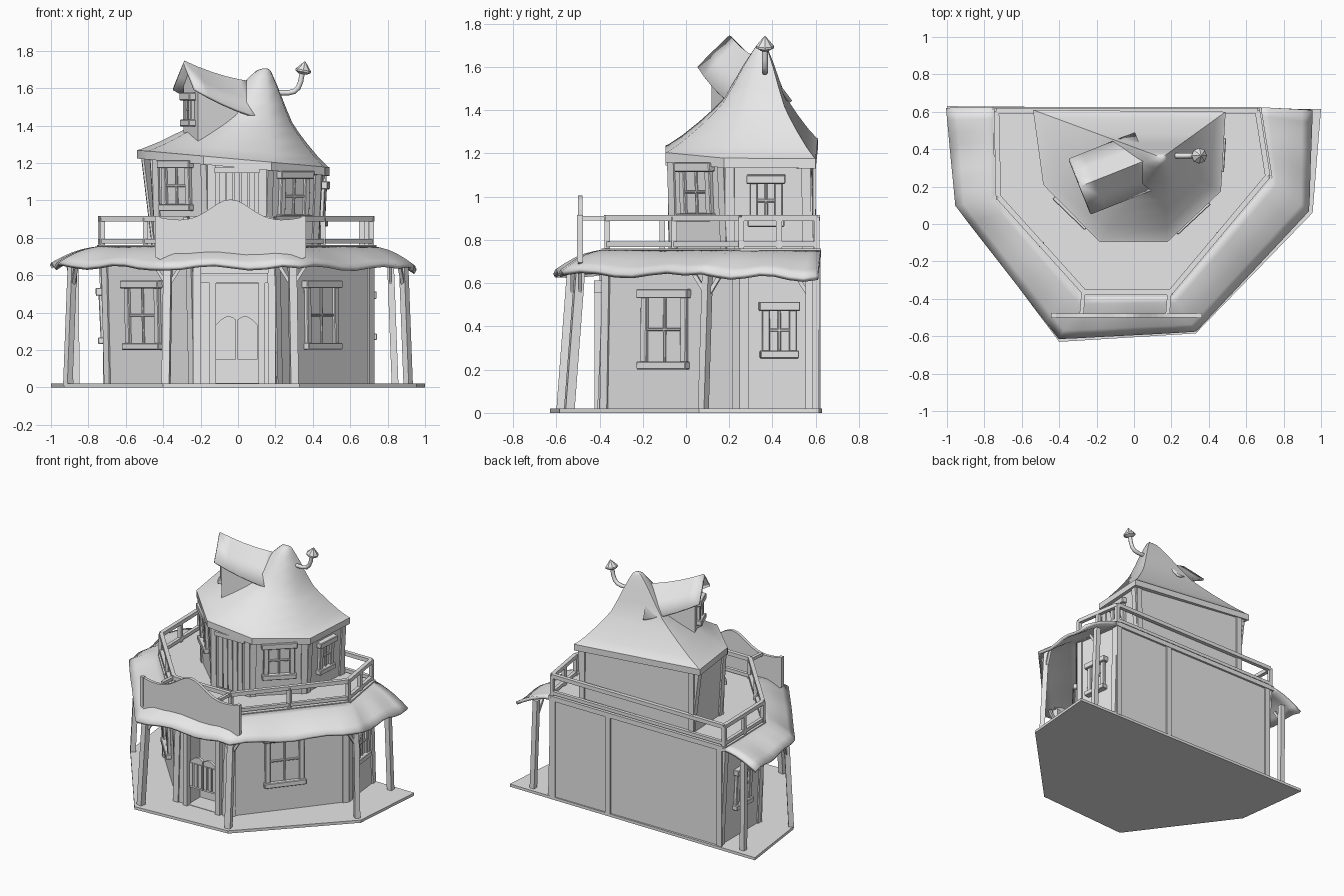
import bpy, math
from math import sin, cos, pi
from mathutils import Matrix, Vector as V

if "Cube" in bpy.data.objects:
    bpy.data.objects.remove(bpy.data.objects["Cube"])

grey = bpy.data.materials.new("plain_grey")
grey.use_nodes = True
grey.diffuse_color = (0.8, 0.8, 0.8, 1)
grey.node_tree.nodes["Principled BSDF"].inputs["Base Color"].default_value = (0.8, 0.8, 0.8, 1)


def make(name, verts, faces, smooth=None):
    mesh = bpy.data.meshes.new(name)
    mesh.from_pydata([tuple(v) for v in verts], [], faces)
    mesh.materials.append(grey)
    ob = bpy.data.objects.new(name, mesh)
    bpy.context.collection.objects.link(ob)
    bpy.ops.object.select_all(action='DESELECT')
    ob.select_set(True)
    bpy.context.view_layer.objects.active = ob
    if smooth:
        bpy.ops.object.shade_smooth_by_angle(angle=math.radians(smooth))
    return ob


def loft(name, rings, smooth=None):
    """Skin closed rings of equal length and cap both ends."""
    n, m = len(rings[0]), len(rings)
    faces = [(k * n + i, k * n + (i + 1) % n, (k + 1) * n + (i + 1) % n, (k + 1) * n + i)
             for k in range(m - 1) for i in range(n)]
    faces += [tuple(reversed(range(n))), tuple(range((m - 1) * n, m * n))]
    return make(name, [v for r in rings for v in r], faces, smooth)


def sheet(name, rows, thick, smooth=50):
    """Skin open rows and thicken them downwards."""
    n = len(rows[0])
    faces = [(k * n + i, k * n + i + 1, (k + 1) * n + i + 1, (k + 1) * n + i)
             for k in range(len(rows) - 1) for i in range(n - 1)]
    ob = make(name, [v for r in rows for v in r], faces, smooth)
    mod = ob.modifiers.new("thickness", 'SOLIDIFY')
    mod.thickness, mod.offset = thick, 0
    return ob


def boxes(name, items):
    """Each item is a matrix, a centre and a size."""
    verts, faces = [], []
    for M, c, s in items:
        b = len(verts)
        for z in (-.5, .5):
            for x, y in ((-.5, -.5), (.5, -.5), (.5, .5), (-.5, .5)):
                verts.append(M @ V((c[0] + x * s[0], c[1] + y * s[1], c[2] + z * s[2])))
        faces += [(b + 3, b + 2, b + 1, b), (b + 4, b + 5, b + 6, b + 7)]
        faces += [(b + i, b + (i + 1) % 4, b + 4 + (i + 1) % 4, b + 4 + i) for i in range(4)]
    return make(name, verts, faces)


def beam(a, b, w):
    a, b = V(a), V(b)
    M = Matrix.Translation((a + b) / 2) @ (b - a).to_track_quat('Z', 'Y').to_matrix().to_4x4()
    return (M, (0, 0, 0), (w, w, (b - a).length))


def poly(pts, z):
    return [V((x, y, z)) for x, y in pts]


def basis(along, up, origin):
    x = along.normalized()
    n = x.cross(up).normalized()
    return Matrix.Translation(origin) @ Matrix((x, n.cross(x), n)).transposed().to_4x4()


def wall_frame(wall, i, u, v):
    """Local axes on a wall facet: x along, y up, z outward."""
    lo, hi = wall
    j = (i + 1) % len(lo)
    a, b = lo[i].lerp(lo[j], u), hi[i].lerp(hi[j], u)
    return basis(lo[j] - lo[i], b - a, a.lerp(b, v))


def window(name, M, w, h):
    t = .035
    parts = [((0, 0, .002), (w, h, .008)), ((0, 0, .008), (.014, h, .016)), ((0, 0, .008), (w, .014, .016))]
    parts += [((s * (w - t) / 2, 0, .01), (t, h, .026)) for s in (-1, 1)]
    parts += [((0, h / 2 - .02, .015), (w + .03, .042, .045)), ((0, -h / 2 + .018, .015), (w + .02, .036, .045))]
    ob = boxes(name, [(M, c, s) for c, s in parts])
    bev = ob.modifiers.new("soft_edges", 'BEVEL')
    bev.width, bev.segments = .004, 1


def corner_boards(name, wall):
    items, n = [], len(wall[0])
    for i in range(n):
        length = (wall[0][(i + 1) % n] - wall[0][i]).length
        for e in (.018, length - .018):
            M = wall_frame(wall, i, e / length, .5)
            u = round(e / length)
            k = (i + u) % n
            items.append((M, (0, 0, .004), (.042, (wall[1][k] - wall[0][k]).length, .012)))
    boxes(name, items)


# Ground plate
plan = [(-1, .63), (-.93, .08), (-.40, -.63), (.33, -.585), (.955, .06), (1, .615)]
loft("ground_plate", [poly(plan, 0), poly(plan, .02)])

# Lower storey with a recessed doorway
low = (poly([(-.70, .61), (-.70, .14), (-.21, -.40), (.20, -.40), (.72, .25), (.68, .61)], .015),
       poly([(-.74, .61), (-.73, .14), (-.27, -.37), (.20, -.37), (.72, .25), (.66, .61)], .75))
walls = loft("lower_walls", low)
cutter = boxes("doorway_cutter", [(Matrix(), (-.005, -.36, .288), (.24, .2, .53))])
cutter.hide_render = True
cut = walls.modifiers.new("doorway", 'BOOLEAN')
cut.operation, cut.object = 'DIFFERENCE', cutter
bpy.context.view_layer.objects.active = walls
bpy.ops.object.modifier_apply(modifier="doorway")
bpy.data.objects.remove(cutter)
corner_boards("lower_corner_boards", low)
boxes("back_wall_strip", [(Matrix(), (.2, .612, .38), (.04, .02, .72))])

# Door frame and swing doors
boxes("door_frame", [(Matrix(), (-.02, -.40, .585), (.36, .05, .055))] +
      [(Matrix(), (x, -.402, .29), (.035, .04, .55)) for x in (-.135, .128)])
for side, x0 in (("right", -.118), ("left", -.003)):
    top = [(x0 + .108 * k / 8, .335 + .045 * sin(pi * (k / 8 * .8 + (.0 if x0 < -.1 else .2)))) for k in range(9)]
    outline = [(x0 + .108, .15), (x0, .15)] + top
    loft(side + "_swing_door", [[V((x, y, z)) for x, z in outline] for y in (-.375, -.395)])
    boxes(side + "_door_slats", [(Matrix(), (x0 + .018 + .036 * k, -.396, .25), (.026, .014, .17)) for k in range(3)])

# Deck rim
rim = [(-.755, .625), (-.745, .135), (-.275, -.39), (.205, -.39), (.74, .25), (.68, .625)]
loft("deck_rim", [poly(rim, .725), poly(rim, .76)])

# Porch roof skirt with a gentle wave
outer = [V(p) for p in ((-1, .62, .645), (-.95, .1, .65), (-.4, -.61, .645), (.33, -.57, .645),
                        (.93, .07, .64), (.95, .61, .625))]
inner = poly([(x * .97, y * .97 if y < .5 else y) for x, y in rim], .745)
rows = []
for k in range(6):
    t, row = k / 5, []
    for i in range(5):
        for s in range(8 if i < 4 else 9):
            a, b = inner[i].lerp(inner[i + 1], s / 8), outer[i].lerp(outer[i + 1], s / 8)
            p = a.lerp(b, t)
            p.z += .018 * sin(pi * t) + .012 * t * sin(i * 2.1 + s * 1.3)
            row.append(p)
    rows.append(row)
sheet("porch_roof", rows, .022)

# Porch posts and braces
posts = []
for (x, y), (tx, ty), w, along in (((-.91, .08), (-.885, .10), .036, (.3, -.95)), ((.91, .08), (.885, .10), .036, (.3, .95)),
                                   ((-.865, .57), (-.87, .57), .036, (0, 1)), ((.84, .57), (.815, .57), .036, (0, 1)),
                                   ((-.385, -.575), (-.375, -.525), .042, (1, 0)), ((.30, -.54), (.29, -.49), .042, (1, 0))):
    posts.append(beam((x, y, .01), (tx, ty, .67), w))
    for s in (-1, 1):
        if y < .5 or s < 0:
            posts.append(beam((tx, ty, .54), (tx + s * .07 * along[0], ty + s * .07 * along[1], .65), .018))
boxes("porch_posts", posts)

# Balcony railing
path = poly([(-.735, .605), (-.725, .145), (-.265, -.365), (.195, -.365), (.715, .255), (.66, .605)], 0)
rail, up = [], lambda p, z: (p.x, p.y, z)
for i, a in enumerate(path):
    b = path[(i + 1) % 6]
    rail += [beam(up(a, .78), up(b, .78), .024), beam(up(a, .902), up(b, .902), .028)]
    count = 1 if i == 5 else 2
    rail += [beam(up(a.lerp(b, k / count), .75), up(a.lerp(b, k / count), .905), .026) for k in range(count)]
rail += [beam((x, -.36, .9), (x - .01, -.48, .9), .022) for x in (-.27, .19)]
boxes("balcony_railing", rail)

# Blank curved sign board
xs = [-.44 + .8 * k / 24 for k in range(25)]
crest = [(x, .885 + .12 * math.exp(-((x + .04) / .15) ** 2) + .03 * (abs(x + .04) / .4) ** 4) for x in xs]
foot = [(x, .655 + .04 * (abs(x + .04) / .4) ** 6) for x in reversed(xs)]
loft("sign_board", [[V((x, y, z)) for x, z in crest + foot] for y in (-.5, -.478)])
boxes("sign_end_boards", [beam((x, -.49, .70), (x, -.49, .915), .026) for x in (-.43, .35)])

# Upper storey
tilt = lambda x: 1.22 - .09 * x
up_low = poly([(-.45, .59), (-.43, .2), (-.15, -.07), (.14, -.07), (.42, .19), (.445, .58)], .75)
up_top = [V((x, y, tilt(x) - .03)) for x, y in
          ((-.51, .59), (-.46, .21), (-.17, -.075), (.16, -.075), (.44, .18), (.465, .57))]
high = (up_low, up_top)
loft("upper_walls", high)
corner_boards("upper_corner_boards", high)
M = wall_frame(high, 2, .5, .5)
boxes("balcony_door_planks", [(M, (-.08 + .04 * k, 0, .004), (.034, .40, .014)) for k in range(5)] +
      [(M, (0, .19, .01), (.24, .03, .02))])

# Windows
window("lower_right_front_window", wall_frame(low, 1, .45, .505), .27, .37)
window("lower_left_front_window", wall_frame(low, 3, .46, .505), .27, .37)
window("lower_left_side_window", wall_frame(low, 4, .5, .50), .16, .26)
window("lower_right_side_window", wall_frame(low, 0, .5, .50), .18, .30)
window("upper_right_front_window", wall_frame(high, 1, .45, .70), .21, .27)
window("upper_left_front_window", wall_frame(high, 3, .5, .66), .21, .27)
window("upper_left_side_window", wall_frame(high, 4, .48, .58), .15, .24)

# Main roof: concave sweep from a tilted eave to a blunt tip
eave = [(-.54, .61), (-.485, .21), (-.185, -.095), (.18, -.095), (.465, .175), (.49, .6)]
tip = V((.15, .355))


def roof_ring(r, h, dz=0):
    ring = []
    for x, y in eave:
        p = tip + (V((x, y)) - tip) * r
        ring.append(V((p.x, p.y, tilt(x) + (1.70 - tilt(x)) * h + dz)))
    return ring


sweep = [(.97, .0), (.83, .09), (.65, .23), (.5, .36), (.41, .45), (.3, .62), (.2, .79), (.12, .91), (.07, .98), (.025, 1)]
loft("main_roof", [roof_ring(.93, 0, -.045), roof_ring(1, 0, -.045), roof_ring(1, 0)] +
     [roof_ring(r, h, .005) for r, h in sweep], 42)

# Dormer
d, s = V((.93, .37, 0)), V((.37, -.93, 0))
start = V((-.29, .2, 0))
ridge = lambda a: 1.74 - .45 * a + .42 * a * a
drop = lambda a: .145 + .12 * a
sheet("dormer_roof", [[start + d * a + s * (.155 * q) + V((0, 0, ridge(a) - drop(a) * abs(q)))
                       for q in (-1, -.5, 0, .5, 1)] for a in (0, .08, .16, .24, .32, .38)], .016, 30)
body = []
for a in (.04, .14, .24, .34):
    e = ridge(a) - drop(a) * .68 - .008
    body.append([start + d * a + s * q + V((0, 0, z)) for q, z in
                 ((-.105, 1.27), (.105, 1.27), (.105, e), (0, ridge(a) - .008), (-.105, e))])
loft("dormer_body", body)
window("dormer_window", basis(s, V((0, 0, 1)), start + d * .04 + V((0, 0, 1.485))), .115, .18)

# Stove pipe and cap
curve = bpy.data.curves.new("stove_pipe", 'CURVE')
curve.dimensions, curve.bevel_depth, curve.bevel_resolution = '3D', .014, 2
line = curve.splines.new('POLY')
bend = [(.17, 1.575), (.27, 1.575), (.30, 1.582), (.322, 1.602), (.335, 1.635), (.345, 1.69)]
line.points.add(len(bend) - 1)
for point, (x, z) in zip(line.points, bend):
    point.co = (x, .365, z, 1)
curve.materials.append(grey)
bpy.context.collection.objects.link(bpy.data.objects.new("stove_pipe", curve))
T = Matrix.Translation((.345, .365, 1.675)) @ Matrix.Rotation(.2, 4, 'Y')
loft("pipe_cap", [[T @ V((r * cos(k * pi / 4), r * sin(k * pi / 4), z)) for k in range(8)]
                  for r, z in ((.02, 0), (.042, .012), (.042, .022), (.003, .068))])
